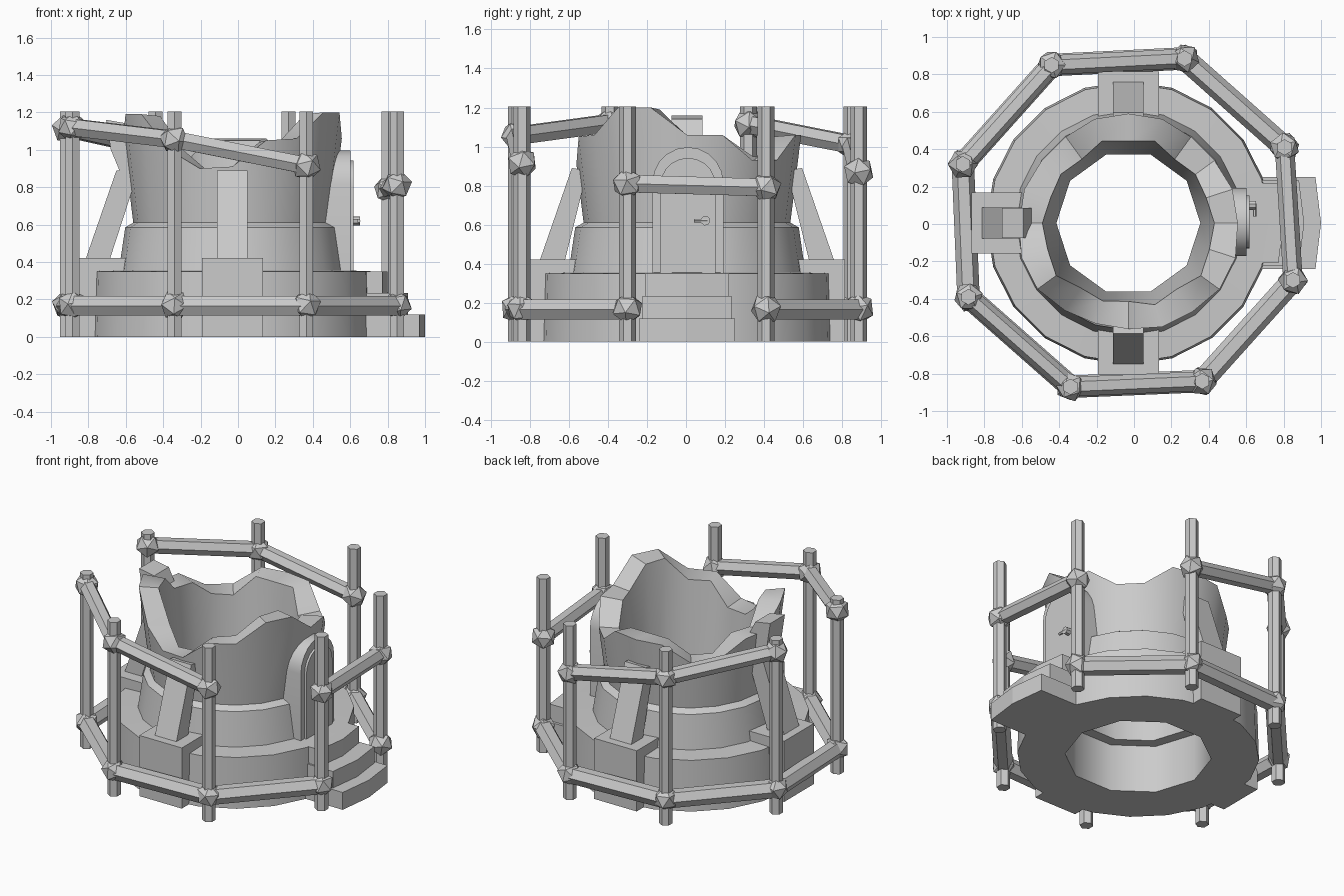
import bpy, bmesh
from math import sin, cos, pi, radians
from mathutils import Vector, Matrix

if "Cube" in bpy.data.objects:
    bpy.data.objects.remove(bpy.data.objects["Cube"])

CX, CY = -0.03, 0.005  # tower axis


def finish(name, bm, smooth=None):
    bmesh.ops.recalc_face_normals(bm, faces=bm.faces[:])
    me = bpy.data.meshes.new(name)
    bm.to_mesh(me)
    bm.free()
    ob = bpy.data.objects.new(name, me)
    bpy.context.collection.objects.link(ob)
    if smooth:
        bpy.ops.object.select_all(action='DESELECT')
        bpy.context.view_layer.objects.active = ob
        ob.select_set(True)
        bpy.ops.object.shade_smooth_by_angle(angle=radians(smooth))
    return ob


def rod(name, a, b, r, sides=6, roll=30):
    a, b = Vector(a), Vector(b)
    d = b - a
    up = d.to_track_quat('Z', 'Y').to_matrix().to_4x4()
    bm = bmesh.new()
    bmesh.ops.create_cone(bm, cap_ends=True, segments=sides, radius1=r, radius2=r, depth=d.length,
                          matrix=Matrix.Translation((a + b) / 2) @ up @ Matrix.Rotation(radians(roll), 4, 'Z'))
    return finish(name, bm)


def knot(name, p, r=0.082, turn=0.0):
    bm = bmesh.new()
    bmesh.ops.create_icosphere(bm, subdivisions=1, radius=r,
                               matrix=Matrix.Translation(p) @ Matrix.Rotation(turn, 4, (0.3, 0.5, 1)))
    return finish(name, bm)


def prism(name, profile, w, mat):
    """Profile in (outward, up), extruded to +-w sideways, placed by mat."""
    bm = bmesh.new()
    rows = [[bm.verts.new(mat @ Vector((u, s * w, z))) for u, z in profile] for s in (-1, 1)]
    n = len(profile)
    for row in rows:
        bm.faces.new(row)
    for i in range(n):
        j = (i + 1) % n
        bm.faces.new((rows[0][i], rows[0][j], rows[1][j], rows[1][i]))
    return finish(name, bm)


# Ruined tower: stepped outside, ten-sided shaft inside, ragged rim
RIM = [1.06, 1.06, .93, .93, 1.06, 1.06, 1.06, .94, .95, 1.06,
       1.06, 1.19, 1.19, 1.0, .90, .91, 1.05, 1.06, 1.2, 1.2]
N = len(RIM)
bm = bmesh.new()
cols = []
for k, top in enumerate(RIM):
    a = 2 * pi * k / N
    f = (top - 0.61) / 0.45
    flat = cos(pi / 10) if k % 2 else 1
    prof = [(.76, 0), (.75, .35), (.607, .355), (.573, .585), (.53, .61), (.53 + .055 * f, top),
            ((.40 + .06 * f) * flat, top - .01), (.385 * flat, .33), (.46 * flat, .33), (.46 * flat, 0)]
    cols.append([bm.verts.new((CX + r * cos(a), CY + r * sin(a), z)) for r, z in prof])
for k in range(N):
    c, d = cols[k], cols[(k + 1) % N]
    for i in range(len(c)):
        j = (i + 1) % len(c)
        bm.faces.new((c[i], d[i], d[j], c[j]))
finish("ruined_tower", bm, 38)

# Three buttresses: footing block and leaning strut
for side, ang, out in (("front", -90, 0), ("back", 90, 0), ("left", 180, 0.03)):
    m = Matrix.Translation((CX, CY, 0)) @ Matrix.Rotation(radians(ang), 4, 'Z')
    o = out
    prism(side + "_footing", [(.56, 0), (.81 + o, 0), (.81 + o, .42), (.56, .42)], .163, m)
    prism(side + "_strut", [(.63 + o, .40), (.76 + o, .40), (.59 + o, .89), (.53, .88), (.53, .8)], .082, m)
    if side == "left":
        # Broken stone leaning outward above the left strut
        prism("broken_stone", [(.53, .85), (.60, .88), (.65, 1.0), (.675, 1.16), (.56, 1.14), (.5, 1.02)], .08, m)

# Curved entrance steps
for i, (r, z, h) in enumerate(((.83, .35, 15), (.94, .235, 14), (1.03, .12, 13.8))):
    bm = bmesh.new()
    pts = [(r * cos(radians(t)), r * sin(radians(t))) for t in (-h, 0, h)]
    pts += [(.6, pts[2][1]), (.6, pts[0][1])]
    face = bm.faces.new([bm.verts.new((CX + x, CY + y, 0)) for x, y in pts])
    ext = bmesh.ops.extrude_face_region(bm, geom=[face])
    bmesh.ops.translate(bm, vec=(0, 0, z), verts=[v for v in ext["geom"] if isinstance(v, bmesh.types.BMVert)])
    finish("entrance_step_%d" % (i + 1), bm)


# Arched door surround and door leaf
def arch(name, w, spring, x0, x1):
    prof = [(-w, .34), (w, .34)] + [(w * cos(pi * i / 10), spring + w * sin(pi * i / 10)) for i in range(11)]
    bm = bmesh.new()
    face = bm.faces.new([bm.verts.new((x0, y + .01, z)) for y, z in prof])
    ext = bmesh.ops.extrude_face_region(bm, geom=[face])
    bmesh.ops.translate(bm, vec=(x1 - x0, 0, 0), verts=[v for v in ext["geom"] if isinstance(v, bmesh.types.BMVert)])
    return finish(name, bm, 35)


arch("door_surround", .182, .815, .45, .602)
arch("door_leaf", .142, .80, .5, .617)
# Door handle
rod("handle_stem", (.61, .10, .62), (.652, .10, .62), .025, 8)
rod("handle_bar", (.645, .04, .62), (.645, .11, .62), .010, 6)

# Scaffold: eight posts, level lower rails, spiralling upper rails
POSTS = [(-.44, .85), (.27, .885), (.805, .41), (.85, -.30), (.365, -.84), (-.34, -.87), (-.885, -.39), (-.915, .32)]
UPPER = [1.01, .87, .79, .81, .915, 1.055, 1.12, 1.115]
NO_LOW, NO_HIGH = {2}, {1, 3, 6}
for i, (x, y) in enumerate(POSTS):
    j = (i + 1) % 8
    nx, ny = POSTS[j]
    rod("post_%d" % (i + 1), (x, y, 0), (x, y, 1.205), .043, 6, 0)
    knot("lower_knot_%d" % (i + 1), (x, y, .17), turn=i * .8)
    knot("upper_knot_%d" % (i + 1), (x, y, UPPER[i]), turn=i * 1.1)
    if i not in NO_LOW:
        rod("lower_rail_%d" % (i + 1), (x, y, .165), (nx, ny, .165), .06)
    if i not in NO_HIGH:
        rod("upper_rail_%d" % (i + 1), (x, y, UPPER[i]), (nx, ny, UPPER[j]), .052)
